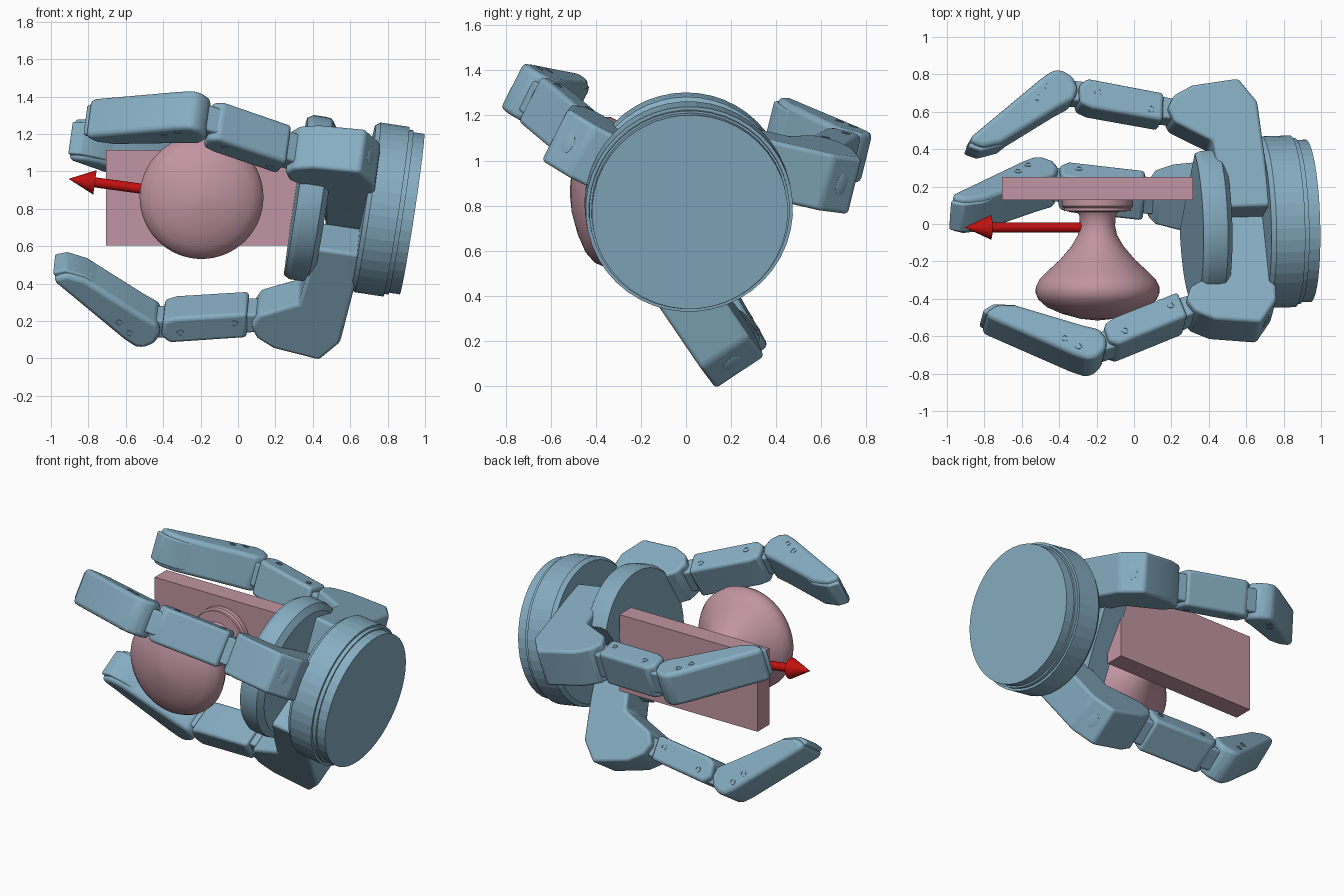
import bpy, bmesh, math
from mathutils import Vector, Matrix

if "Cube" in bpy.data.objects:
    bpy.data.objects.remove(bpy.data.objects["Cube"])


def material(name, rgb):
    m = bpy.data.materials.new(name)
    m.diffuse_color = (*rgb, 1)
    m.use_nodes = True
    m.node_tree.nodes["Principled BSDF"].inputs["Base Color"].default_value = m.diffuse_color
    return m


BLUE = material("blue_grey", (0.24, 0.42, 0.54))
PINK = material("dusty_pink", (0.53, 0.30, 0.36))
RED = material("red", (0.55, 0.005, 0.005))

# Hand frame: centre of the back face and the reach direction
BACK = Vector((0.93, 0.017, 0.772))
REACH = Vector((-0.988, -0.03, 0.15)).normalized()


def radial(angle):
    """Unit direction across the hand at an angle measured in the right view."""
    n = Vector((0, math.cos(math.radians(angle)), math.sin(math.radians(angle))))
    return (n - REACH * n.dot(REACH)).normalized()


def finish(bm, name, mat, bevel=0.0, segs=3, angle=30):
    bmesh.ops.recalc_face_normals(bm, faces=bm.faces)
    me = bpy.data.meshes.new(name)
    bm.to_mesh(me)
    bm.free()
    me.materials.append(mat)
    ob = bpy.data.objects.new(name, me)
    bpy.context.collection.objects.link(ob)
    if bevel:
        m = ob.modifiers.new("bevel", 'BEVEL')
        m.width, m.segments, m.limit_method = bevel, segs, 'ANGLE'
    bpy.ops.object.select_all(action='DESELECT')
    bpy.context.view_layer.objects.active = ob
    ob.select_set(True)
    bpy.ops.object.shade_smooth_by_angle(angle=math.radians(angle))
    return ob


def lathe(name, mat, origin, axis, profile, sides=48, angle=30,
          side_dir=None, stretch=1.0, cut=None):
    """Revolve (radius, distance along axis) points; optionally slice off one side."""
    axis = Vector(axis).normalized()
    q = Vector(side_dir).normalized() if side_dir else axis.orthogonal().normalized()
    w = axis.cross(q)
    bm = bmesh.new()
    rings = []
    for r, d in profile:
        rings.append([bm.verts.new(Vector(origin) + axis * d + r * (
            stretch * q * math.cos(2 * math.pi * i / sides) + w * math.sin(2 * math.pi * i / sides)))
            for i in range(sides)])
    for lo, hi in zip(rings, rings[1:]):
        for i in range(sides):
            j = (i + 1) % sides
            bm.faces.new((lo[i], lo[j], hi[j], hi[i]))
    bm.faces.new(rings[0])
    bm.faces.new(rings[-1])
    if cut:
        co, no = cut
        res = bmesh.ops.bisect_plane(bm, geom=bm.verts[:] + bm.edges[:] + bm.faces[:],
                                     plane_co=co, plane_no=no, clear_outer=True)
        bmesh.ops.holes_fill(bm, edges=[e for e in bm.edges if e.is_boundary])
    return finish(bm, name, mat, angle=angle)


# Wrist disc and stepped flange
lathe("wrist_flange", BLUE, BACK, REACH,
      [(0.435, 0), (0.435, 0.06), (0.445, 0.06), (0.445, 0.085),
       (0.46, 0.085), (0.46, 0.24), (0.44, 0.265)], 44, 5)
# Palm, flat on the side between the two paired fingers
lathe("palm_plate", BLUE, BACK, REACH,
      [(0.40, 0.47), (0.44, 0.50), (0.445, 0.53), (0.445, 0.60), (0.425, 0.63)], 48,
      cut=(BACK + radial(-34) * 0.21, radial(-34)))

# Finger side profiles, as (distance along reach, distance outward)
KNUCKLE = [(0.245, 0.0), (0.285, 0.58), (0.38, 0.71), (0.63, 0.68), (0.73, 0.63),
           (0.77, 0.56), (0.74, 0.48), (0.54, 0.37), (0.50, 0.0)]
KNUCKLE_LINK = [(0.68, 0.50), (0.69, 0.61), (0.90, 0.66), (0.92, 0.53)]
PROXIMAL = [(0.80, 0.49), (0.785, 0.645), (1.19, 0.735), (1.24, 0.70), (1.24, 0.60), (1.18, 0.57)]
ELBOW_LINK = [(1.12, 0.61), (1.12, 0.715), (1.36, 0.75), (1.36, 0.63)]
DISTAL = [(1.245, 0.68), (1.265, 0.745), (1.32, 0.785), (1.37, 0.79), (1.44, 0.745),
          (1.83, 0.44), (1.85, 0.405), (1.78, 0.37), (1.68, 0.39), (1.36, 0.575), (1.27, 0.62)]
TIP_PAD = [(1.50, 0.515), (1.52, 0.54), (1.85, 0.40), (1.855, 0.38), (1.79, 0.355), (1.68, 0.38)]
HINGE = (0.72, 0.56)


def finger(label, angle, side, shift, open_angle, advance=0.0):
    n = radial(angle)
    b = n.cross(REACH)

    def place(t, r, s, bend):
        dt, dr = t - HINGE[0], r - HINGE[1]
        if bend:
            c, k = math.cos(open_angle), math.sin(open_angle)
            dt, dr = dt * c - dr * k, dt * k + dr * c
        return (BACK + REACH * (HINGE[0] + dt + advance)
                + n * (HINGE[1] + dr + shift) + b * (side + s))

    def block(part, pts, half, bevel, bend=True):
        bm = bmesh.new()
        lo = [bm.verts.new(place(t, r, -half, bend)) for t, r in pts]
        hi = [bm.verts.new(place(t, r, half, bend)) for t, r in pts]
        bm.faces.new(lo)
        bm.faces.new(hi)
        for i in range(len(pts)):
            j = (i + 1) % len(pts)
            bm.faces.new((lo[i], lo[j], hi[j], hi[i]))
        finish(bm, f"{label}_{part}", BLUE, bevel)

    block("knuckle", KNUCKLE, 0.13, 0.018, False)
    block("knuckle_link", KNUCKLE_LINK, 0.085, 0.012)
    block("proximal", PROXIMAL, 0.115, 0.02)
    block("elbow_link", ELBOW_LINK, 0.075, 0.012)
    block("distal", DISTAL, 0.115, 0.028)
    block("tip_pad", TIP_PAD, 0.09, 0.012)
    # Screw heads on both flanks
    for i, (t, r, half) in enumerate([(0.86, 0.56, 0.115), (1.14, 0.66, 0.115),
                                      (1.41, 0.70, 0.115), (1.47, 0.64, 0.115)]):
        for sgn in (-1, 1):
            lathe(f"{label}_screw_{i}", BLUE, place(t, r, sgn * half, True), b * sgn,
                  [(0.02, -0.01), (0.02, 0.003), (0.012, 0.003), (0.012, -0.002)], 12)
    # Oval plug on the sloping rear face of the knuckle
    slope = place(0.38, 0.71, 0, False) - place(0.285, 0.58, 0, False)
    lathe(f"{label}_plug", BLUE, place(0.335, 0.645, 0, False), slope.cross(b),
          [(0.03, -0.01), (0.03, 0.003), (0.024, 0.005)], 24, side_dir=b, stretch=1.6)


finger("side_finger", -14, 0.23, 0.0, 0.005)
finger("lower_finger", -56.5, -0.235, 0.068, 0.045, -0.01)
finger("opposing_finger", 153, 0.0, -0.05, 0.165, -0.05)

# Door plate
bm = bmesh.new()
bmesh.ops.create_cube(bm, size=1, matrix=Matrix.Translation((-0.195, 0.19, 0.86))
                      @ Matrix.Diagonal((1.02, 0.125, 0.51, 1)))
finish(bm, "door_plate", PINK)

# Turned door knob, measured from the plate towards the front
lathe("door_knob", PINK, (-0.195, 0.13, 0.863), (0, -1, 0),
      [(0.19, 0), (0.19, 0.035), (0.18, 0.045), (0.18, 0.06), (0.11, 0.065), (0.097, 0.085),
       (0.094, 0.14), (0.105, 0.19), (0.14, 0.25), (0.20, 0.32), (0.265, 0.38), (0.31, 0.425),
       (0.33, 0.465), (0.331, 0.50), (0.315, 0.535), (0.27, 0.575), (0.19, 0.61),
       (0.09, 0.637), (0.01, 0.645)], 64, 40)

# Direction arrow
lathe("direction_arrow", RED, (-0.20, -0.018, 0.865), (-0.99, 0, 0.134),
      [(0.027, 0), (0.027, 0.57), (0.066, 0.57), (0.001, 0.71)], 24)
